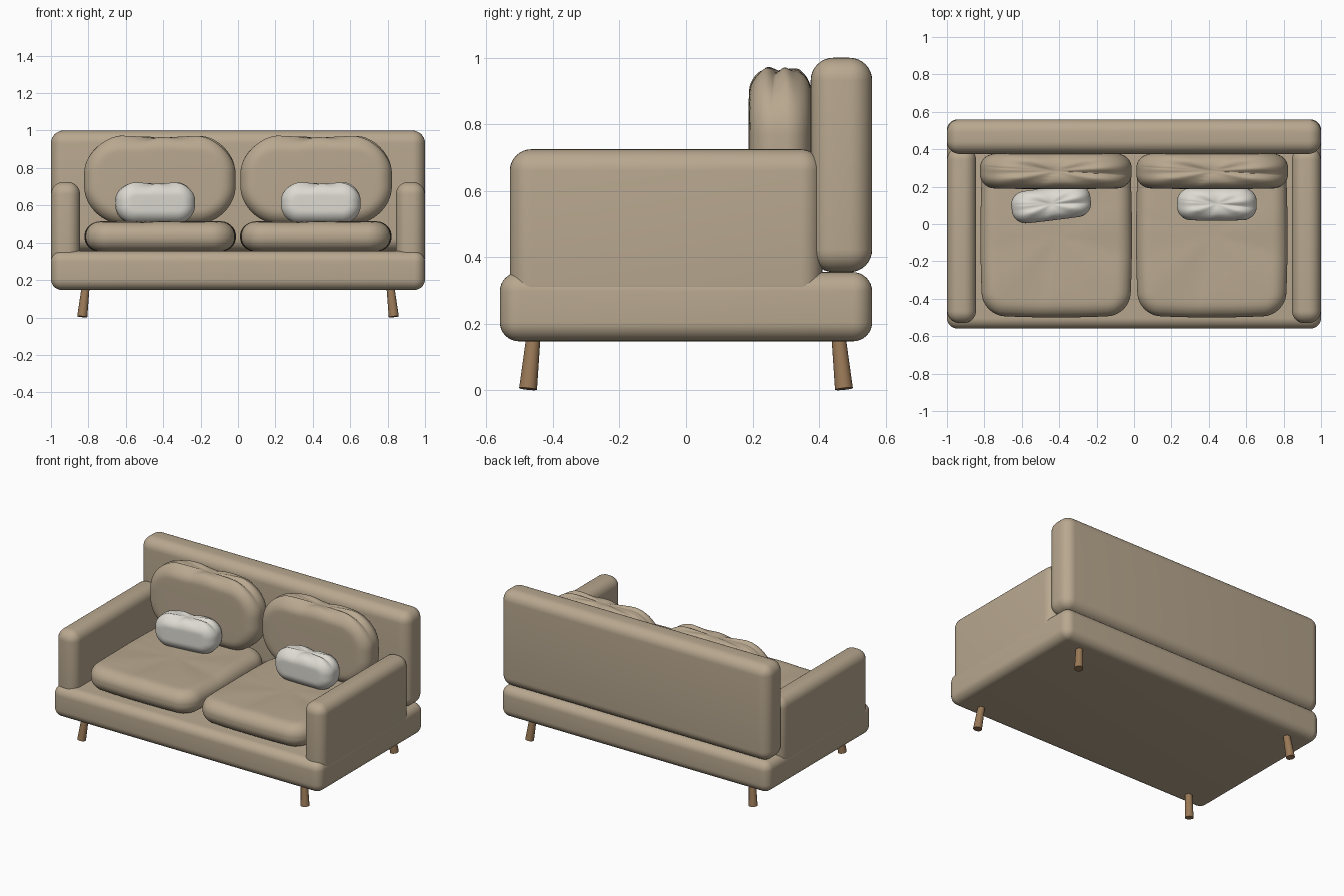
import bpy, bmesh, math
from mathutils import Vector, Matrix

cube = bpy.data.objects.get("Cube")
if cube:
    bpy.data.objects.remove(cube, do_unlink=True)


def material(name, color):
    m = bpy.data.materials.new(name)
    m.use_nodes = True
    m.diffuse_color = (*color, 1)
    m.node_tree.nodes["Principled BSDF"].inputs["Base Color"].default_value = (*color, 1)
    return m


fabric = material("beige fabric", (0.48, 0.39, 0.275))
linen = material("off white linen", (0.72, 0.70, 0.64))
wood = material("brown wood", (0.32, 0.19, 0.095))


def finish(name, bm, mat, angle=40):
    mesh = bpy.data.meshes.new(name)
    bmesh.ops.recalc_face_normals(bm, faces=bm.faces[:])
    bm.to_mesh(mesh)
    bm.free()
    mesh.materials.append(mat)
    obj = bpy.data.objects.new(name, mesh)
    bpy.context.collection.objects.link(obj)
    bpy.ops.object.select_all(action='DESELECT')
    obj.select_set(True)
    bpy.context.view_layer.objects.active = obj
    bpy.ops.object.shade_smooth_by_angle(angle=math.radians(angle))
    return obj


def rounded_box(name, lo, hi, radius):
    lo, hi = Vector(lo), Vector(hi)
    bm = bmesh.new()
    bmesh.ops.create_cube(bm, size=1)
    for v in bm.verts:
        v.co = (lo + hi) / 2 + v.co * (hi - lo)
    bmesh.ops.bevel(bm, geom=bm.edges[:], offset=radius, segments=8,
                    profile=0.5, affect='EDGES')
    return finish(name, bm, fabric)


def clamp(a, limit):
    return max(-limit, min(limit, a))


def cushion(name, center, size, corner, edge, mat, crown, crease, upright=False, turn=0):
    """Pillow with rounded outline, soft edge, swollen faces and creases on its top."""
    w, d, h = size
    hx, hy, hz = (w / 2, h / 2, d / 2) if upright else (w / 2, d / 2, h / 2)
    bm = bmesh.new()
    bmesh.ops.create_cube(bm, size=2)
    bmesh.ops.subdivide_edges(bm, edges=bm.edges[:], cuts=39, use_grid_fill=True)
    for v in bm.verts:
        q = Vector((v.co.x * hx, v.co.y * hy, v.co.z * hz))
        # nearest point of the inner core, then push out by the edge radius
        base = Vector((clamp(q.x, hx - corner), clamp(q.y, hy - corner)))
        out = q.xy - base
        if out.length > corner - edge:
            out = out.normalized() * (corner - edge)
        core = Vector((*(base + out), clamp(q.z, hz - edge)))
        p = core + (q - core).normalized() * edge
        # faces swell in the middle, outline bows gently
        u, t = p.x / hx, p.y / hy
        p.z *= 1 - crown * (u ** 4 + t ** 4) / 2
        p.x *= 1 - 0.03 * t * t
        p.y *= 1 - 0.03 * u * u
        if upright:
            p = Vector((p.x, -p.z, p.y))
        # creases radiate from the middle of the top
        u, t, s = p.x * 2 / w, p.y * 2 / d, p.z * 2 / h
        if s > 0.3:
            a = math.atan2(t, u)
            fold = abs(math.sin(2 * a + 0.5)) ** 0.6 + 0.4 * math.sin(7 * a)
            reach = min(1, math.hypot(u, t) * 1.5)
            p.z -= crease * (1 - fold * reach) * (s - 0.3)
        v.co = p
    bmesh.ops.transform(bm, verts=bm.verts[:], matrix=Matrix.Translation(center)
                        @ Matrix.Rotation(math.radians(turn), 4, 'Z'))
    return finish(name, bm, mat, 60)


# Frame
rounded_box("base", (-1, -0.56, 0.147), (1, 0.56, 0.355), 0.058)
rounded_box("backrest", (-1, 0.375, 0.355), (1, 0.56, 1.0), 0.068)

for side, s in (("left", 1), ("right", -1)):
    xs = sorted((s * 0.845, s * 0.999))
    rounded_box(side + "_arm", (xs[0], -0.53, 0.252), (xs[1], 0.41, 0.725), 0.065)

    # Cushions
    cushion(side + "_seat_cushion", (s * 0.416, -0.062, 0.433), (0.81, 0.876, 0.166),
            0.12, 0.078, fabric, 0.12, 0.006)
    cushion(side + "_back_cushion", (s * 0.418, 0.283, 0.735), (0.81, 0.19, 0.475),
            0.2, 0.075, fabric, 0.12, 0.02, upright=True)
    cushion(side + "_throw_pillow", (s * 0.443, 0.107, 0.612), (0.425, 0.175, 0.222),
            0.095, 0.07, linen, 0.15, 0.014, upright=True, turn=0 if s > 0 else 7)

    # Splayed legs
    for end, e in (("front", -1), ("back", 1)):
        bm = bmesh.new()
        bmesh.ops.create_cone(bm, cap_ends=True, segments=24, radius1=0.027,
                              radius2=0.021, depth=1)
        top = Vector((s * 0.814, e * 0.458, 0.17))
        foot = Vector((s * 0.833, e * 0.475, 0.004))
        axis = top - foot
        tilt = axis.to_track_quat('Z', 'Y').to_matrix().to_4x4()
        bmesh.ops.transform(bm, verts=bm.verts[:], matrix=Matrix.Translation((top + foot) / 2)
                            @ tilt @ Matrix.Diagonal((1, 1, axis.length, 1)))
        finish(side + "_" + end + "_leg", bm, wood)
